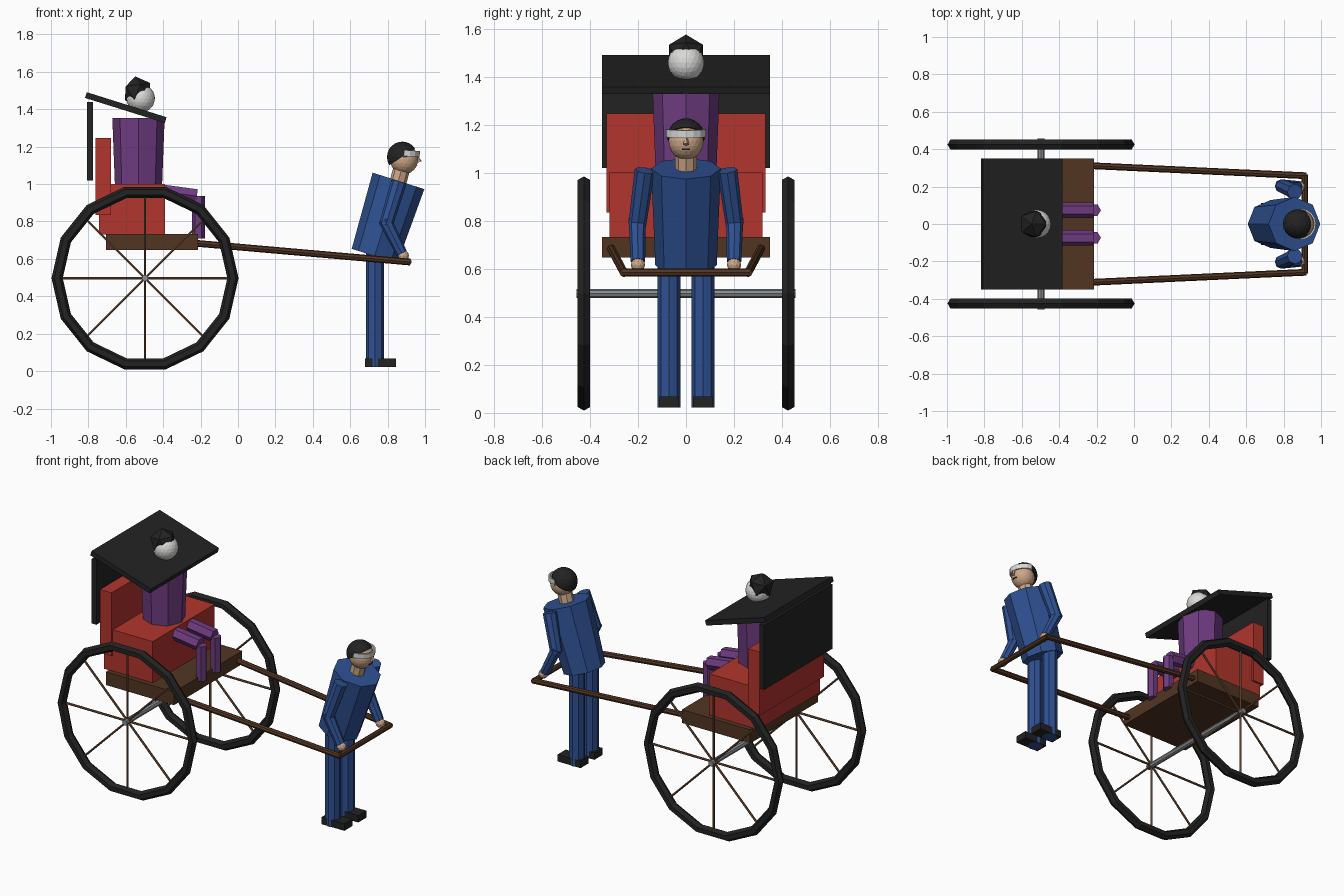
import bpy, bmesh
from math import radians, pi, cos, sin
from mathutils import Vector, Matrix

cube = bpy.data.objects.get("Cube")
if cube:
    bpy.data.objects.remove(cube, do_unlink=True)


def material(name, r, g, b):
    m = bpy.data.materials.new(name)
    m.use_nodes = True
    m.diffuse_color = (r, g, b, 1)
    m.node_tree.nodes["Principled BSDF"].inputs["Base Color"].default_value = (r, g, b, 1)
    return m


BLACK = material("black", 0.016, 0.016, 0.016)
RED = material("red", 0.45, 0.035, 0.026)
BLUE = material("blue", 0.028, 0.082, 0.29)
PURPLE = material("purple", 0.16, 0.045, 0.22)
WOOD = material("dark wood", 0.085, 0.036, 0.016)
SPOKE = material("light wood", 0.16, 0.075, 0.035)
SKIN = material("skin", 0.62, 0.39, 0.25)
WHITE = material("white", 0.7, 0.7, 0.68)
METAL = material("grey metal", 0.25, 0.27, 0.29)


def finish(bm, name, mat, matrix=Matrix()):
    mesh = bpy.data.meshes.new(name)
    bm.to_mesh(mesh)
    bm.free()
    mesh.materials.append(mat)
    ob = bpy.data.objects.new(name, mesh)
    ob.matrix_world = matrix
    bpy.context.collection.objects.link(ob)
    return ob


def box(name, mat, center, size, tilt=0):
    bm = bmesh.new()
    bmesh.ops.create_cube(bm, size=1)
    bmesh.ops.scale(bm, vec=size, verts=bm.verts)
    return finish(bm, name, mat, Matrix.Translation(center) @ Matrix.Rotation(radians(tilt), 4, "Y"))


def rod(name, mat, p, q, r1, r2=None, sides=8, spin=0):
    """Tapered prism from p to q."""
    p, q = Vector(p), Vector(q)
    z = (q - p).normalized()
    side = Vector((1, 0, 0)) if abs(z.y) > 0.9 else Vector((0, 1, 0))
    y = (side - z * side.dot(z)).normalized()
    frame = Matrix((y.cross(z), y, z)).transposed().to_4x4()
    bm = bmesh.new()
    bmesh.ops.create_cone(bm, cap_ends=True, segments=sides, radius1=r1,
                          radius2=r1 if r2 is None else r2, depth=(q - p).length,
                          matrix=Matrix.Rotation(radians(spin), 4, "Z"))
    return finish(bm, name, mat, Matrix.Translation((p + q) / 2) @ frame)


def ball(name, mat, center, r, detail=2, scale=(1, 1, 1), tilt=0, cut=None):
    """Icosphere; an optional cut keeps the half on the cut normal's side."""
    bm = bmesh.new()
    bmesh.ops.create_icosphere(bm, subdivisions=detail, radius=r)
    bmesh.ops.scale(bm, vec=scale, verts=bm.verts)
    if cut:
        geom = bm.verts[:] + bm.edges[:] + bm.faces[:]
        bmesh.ops.bisect_plane(bm, geom=geom, plane_co=(0, 0, 0), plane_no=cut, clear_inner=True)
        rim = [e for e in bm.edges if e.is_boundary]
        bmesh.ops.holes_fill(bm, edges=rim, sides=0)
    return finish(bm, name, mat, Matrix.Translation(center) @ Matrix.Rotation(radians(tilt), 4, "Y"))


SIDES = (("left", 1), ("right", -1))

# Wheels with four full-width spokes each, and the axle
HUB_X, HUB_Z = -0.497, 0.497
for label, s in SIDES:
    bpy.ops.mesh.primitive_torus_add(location=(HUB_X, s * 0.425, HUB_Z), rotation=(pi / 2, 0, 0),
                                     major_segments=14, minor_segments=6,
                                     major_radius=0.47, minor_radius=0.03)
    tyre = bpy.context.object
    tyre.name = label + "_tyre"
    tyre.data.materials.append(BLACK)
    for i in range(4):
        d = Vector((cos(i * pi / 4), 0, sin(i * pi / 4))) * 0.455
        c = Vector((HUB_X, s * 0.425, HUB_Z))
        rod(f"{label}_spoke_{i + 1}", SPOKE, c - d, c + d, 0.007, sides=6)
rod("axle", METAL, (HUB_X, -0.456, HUB_Z), (HUB_X, 0.456, HUB_Z), 0.018)

# Carriage body
box("floor", WOOD, (-0.46, 0, 0.69), (0.49, 0.70, 0.086))
box("seat", RED, (-0.567, 0, 0.866), (0.352, 0.636, 0.27))
box("seat_back", RED, (-0.72, 0, 1.04), (0.083, 0.66, 0.412))
box("canopy_back", BLACK, (-0.791, 0, 1.23), (0.033, 0.70, 0.42))
box("canopy_roof", BLACK, (-0.6, 0, 1.409), (0.447, 0.70, 0.032), 17.4)

# Pulling shafts and crossbar
for label, s in SIDES:
    rod(label + "_shaft", WOOD, (-0.3, s * 0.315, 0.69), (0.92, s * 0.258, 0.583), 0.018)
rod("crossbar", WOOD, (0.912, -0.265, 0.584), (0.912, 0.265, 0.584), 0.017)

# Passenger
rod("passenger_torso", PURPLE, (-0.532, 0, 0.99), (-0.532, 0, 1.353), 0.126, 0.14)
ball("passenger_head", WHITE, (-0.52, 0, 1.458), 0.076, 3)
ball("passenger_hair", BLACK, (-0.537, 0, 1.494), 0.082, 1, tilt=-8)
for label, s in SIDES:
    y = s * 0.074
    rod(f"passenger_{label}_thigh", PURPLE, (-0.45, y, 0.967), (-0.22, y, 0.936), 0.042, sides=6)
    rod(f"passenger_{label}_shin", PURPLE, (-0.212, y, 0.71), (-0.212, y, 0.935), 0.035, sides=6, spin=90)

# Puller body
rod("puller_torso", BLUE, (0.73, 0, 0.615), (0.858, 0, 1.017), 0.128, 0.145)
for label, s in SIDES:
    rod(f"puller_{label}_leg", BLUE, (0.733, s * 0.071, 0.022), (0.733, s * 0.071, 0.7), 0.048)
    box(f"puller_{label}_shoe", BLACK, (0.762, s * 0.071, 0.045), (0.165, 0.084, 0.045))
    elbow = (0.79, s * 0.203, 0.78)
    rod(f"puller_{label}_upper_arm", BLUE, elbow, (0.86, s * 0.172, 1.01), 0.037, 0.042)
    rod(f"puller_{label}_forearm", BLUE, (0.875, s * 0.2, 0.63), (0.785, s * 0.203, 0.81), 0.03, 0.036)
    ball(f"puller_{label}_hand", SKIN, (0.885, s * 0.2, 0.616), 0.03)

# Puller head
rod("puller_neck", SKIN, (0.85, 0, 0.99), (0.88, 0, 1.1), 0.045)
ball("puller_head", SKIN, (0.888, 0, 1.132), 0.075, 3, (1, 0.97, 1.06))
ball("puller_hair", BLACK, (0.878, 0, 1.145), 0.082, 3, (1, 0.96, 1), cut=(-0.54, 0, 0.84))
rod("puller_nose", SKIN, (0.957, 0, 1.15), (0.97, 0, 1.118), 0.006, 0.013, sides=5)
box("puller_mouth", BLACK, (0.955, 0, 1.098), (0.009, 0.034, 0.005))

# Headband around the front half of the head
bm = bmesh.new()
bmesh.ops.create_cone(bm, cap_ends=False, segments=16, radius1=0.084, radius2=0.084, depth=0.032)
bmesh.ops.bisect_plane(bm, geom=bm.verts[:] + bm.edges[:] + bm.faces[:],
                       plane_co=(0, 0, 0), plane_no=(1, 0, 0), clear_inner=True)
band = finish(bm, "puller_headband", WHITE,
              Matrix.Translation((0.888, 0, 1.166)) @ Matrix.Rotation(radians(4), 4, "Y"))
band.modifiers.new("thickness", "SOLIDIFY").thickness = 0.009
